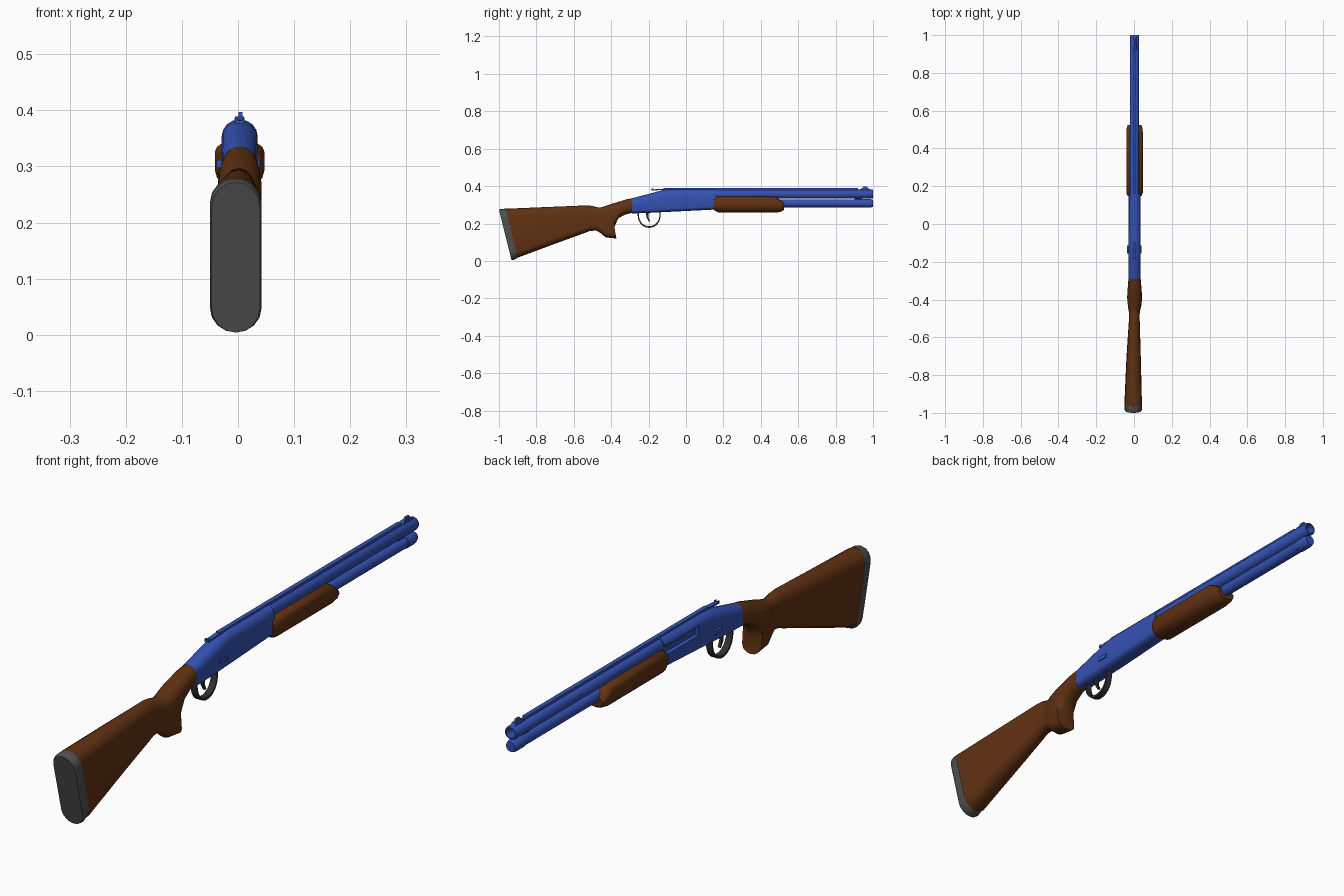
import bpy, bmesh, math
from mathutils import Vector

cube = bpy.data.objects.get("Cube")
if cube:
    bpy.data.objects.remove(cube, do_unlink=True)

CX = 0.003  # centre line of the metalwork


def material(name, rgb):
    m = bpy.data.materials.new(name)
    m.use_nodes = True
    m.diffuse_color = (*rgb, 1)
    m.node_tree.nodes["Principled BSDF"].inputs["Base Color"].default_value = (*rgb, 1)
    return m


blue = material("blued metal", (0.035, 0.085, 0.46))
brown = material("brown wood", (0.12, 0.031, 0.006))
grey = material("grey rubber", (0.08, 0.08, 0.08))
dark = material("dark metal", (0.03, 0.03, 0.03))


def finish(bm, name, mat, angle=40):
    bmesh.ops.recalc_face_normals(bm, faces=bm.faces)
    mesh = bpy.data.meshes.new(name)
    bm.to_mesh(mesh)
    bm.free()
    ob = bpy.data.objects.new(name, mesh)
    bpy.context.collection.objects.link(ob)
    mesh.materials.append(mat)
    bpy.ops.object.select_all(action='DESELECT')
    ob.select_set(True)
    bpy.context.view_layer.objects.active = ob
    bpy.ops.object.shade_smooth_by_angle(angle=math.radians(angle))
    return ob


def skin(bm, rings):
    for a, b in zip(rings, rings[1:]):
        for i in range(len(a)):
            j = (i + 1) % len(a)
            bm.faces.new((a[i], a[j], b[j], b[i]))


def loft(name, mat, sections, cap_top, cap_bottom, n=8):
    """Sections: top y, top z, bottom y, bottom z, half width, centre x."""
    bm = bmesh.new()
    rings = []
    for yt, zt, yb, zb, w, cx in sections:
        top, bot = Vector((cx, yt, zt)), Vector((cx, yb, zb))
        axis = top - bot
        length = axis.length
        axis.normalize()
        ct, cb = min(cap_top, length * 0.45), min(cap_bottom, length * 0.45)
        ring = []
        for cap, end, sign in ((ct, top, 1), (cb, bot, -1)):
            for i in range(n + 1):
                a = math.pi * i / n
                p = end + axis * sign * cap * (math.sin(a) - 1)
                p.x += sign * w * math.cos(a)
                ring.append(bm.verts.new(p))
        rings.append(ring)
    skin(bm, rings)
    bm.faces.new(rings[0])
    bm.faces.new(rings[-1])
    return finish(bm, name, mat)


def lathe(name, mat, profile, z, n=20):
    """Turn a profile of (radius, y) about an axis along y."""
    bm = bmesh.new()
    rings = [[bm.verts.new((CX + r * math.cos(math.tau * i / n), y,
                            z + r * math.sin(math.tau * i / n)))
              for i in range(n)] for r, y in profile]
    skin(bm, rings)
    bm.faces.new(rings[0])
    bm.faces.new(rings[-1])
    return finish(bm, name, mat)


def plate(name, mat, outline, x0, x1):
    """Extrude a (y, z) outline from x0 to x1."""
    bm = bmesh.new()
    rings = [[bm.verts.new((x, y, z)) for y, z in outline] for x in (x0, x1)]
    skin(bm, rings)
    bm.faces.new(rings[0])
    bm.faces.new(rings[1])
    return finish(bm, name, mat)


def box(name, mat, x, y, z):
    return plate(name, mat, [(y[0], z[0]), (y[1], z[0]), (y[1], z[1]), (y[0], z[1])], *x)


# Butt pad and stock with pistol grip
loft("butt_pad", grey, [
    (-1.0, 0.272, -0.933, 0.004, 0.043, -0.004),
    (-0.993, 0.277, -0.925, 0.004, 0.046, -0.004),
    (-0.965, 0.28, -0.9, 0.016, 0.046, -0.004)], 0.045, 0.045)
loft("stock", brown, [
    (-0.966, 0.279, -0.901, 0.017, 0.045, -0.004),
    (-0.75, 0.288, -0.70, 0.092, 0.038, -0.002),
    (-0.53, 0.297, -0.54, 0.15, 0.030, 0.001),
    (-0.50, 0.294, -0.515, 0.16, 0.028, 0.002),
    (-0.47, 0.286, -0.48, 0.163, 0.028, 0.002),
    (-0.455, 0.287, -0.455, 0.148, 0.031, 0.002),
    (-0.44, 0.291, -0.43, 0.126, 0.035, 0.003),
    (-0.42, 0.298, -0.372, 0.12, 0.038, 0.003),
    (-0.395, 0.306, -0.384, 0.18, 0.039, 0.003),
    (-0.355, 0.318, -0.362, 0.228, 0.038, 0.003),
    (-0.32, 0.329, -0.325, 0.248, 0.035, 0.003),
    (-0.285, 0.336, -0.285, 0.258, 0.032, 0.003)], 0.04, 0.03)

# Receiver with ejection port cut in its right side
receiver = loft("receiver", blue, [
    (-0.29, 0.335, -0.29, 0.254, 0.031, CX),
    (-0.20, 0.358, -0.20, 0.257, 0.032, CX),
    (-0.12, 0.380, -0.12, 0.261, 0.032, CX),
    (-0.08, 0.384, -0.08, 0.263, 0.032, CX),
    (0.16, 0.384, 0.16, 0.275, 0.031, CX)], 0.03, 0.015)
cutter = box("port_cutter", blue, (-0.06, -0.015), (-0.03, 0.20), (0.326, 0.358))
cutter.hide_render = True
cutter.hide_set(True)
cut = receiver.modifiers.new("port", 'BOOLEAN')
cut.object = cutter
cut.solver = 'EXACT'
bpy.context.view_layer.objects.active = receiver
bpy.ops.object.modifier_apply(modifier=cut.name)
bpy.data.objects.remove(cutter, do_unlink=True)

# Barrel with open bore, and magazine tube with end cap
lathe("barrel", blue, [(0.024, -0.02), (0.024, 0.995), (0.022, 1.0),
                       (0.017, 1.0), (0.017, 0.9)], 0.357)
lathe("magazine_tube", blue, [(0.021, 0.1), (0.021, 0.94), (0.023, 0.942),
                              (0.023, 0.985), (0.018, 1.0)], 0.308)
box("barrel_lug", blue, (CX - 0.006, CX + 0.006), (0.90, 0.94), (0.32, 0.34))

# Sliding fore-end
loft("fore_end", brown, [
    (0.148, 0.338, 0.15, 0.272, 0.037, CX),
    (0.165, 0.348, 0.172, 0.259, 0.044, CX),
    (0.47, 0.348, 0.49, 0.259, 0.044, CX),
    (0.505, 0.327, 0.51, 0.264, 0.042, CX),
    (0.525, 0.312, 0.523, 0.273, 0.036, CX)], 0.022, 0.035)

# Sighting rib, rear notch and front sight
box("rib", blue, (CX - 0.008, CX + 0.008), (-0.12, 0.92), (0.375, 0.389))
plate("rear_leaf", blue, [(-0.185, 0.376), (-0.10, 0.381), (-0.10, 0.387), (-0.185, 0.382)],
      CX - 0.008, CX + 0.008)
for side in (-1, 1):
    x = CX + side * 0.006
    box("rear_notch_side", blue, (x - 0.002, x + 0.002), (-0.185, -0.175), (0.378, 0.387))
plate("front_sight_ramp", blue, [(0.92, 0.376), (0.99, 0.376), (0.98, 0.386), (0.935, 0.386)],
      CX - 0.009, CX + 0.009)
plate("front_sight_blade", blue, [(0.935, 0.384), (0.975, 0.384), (0.968, 0.397), (0.95, 0.397)],
      CX - 0.002, CX + 0.005)

# Safety button through the receiver
box("safety_button", blue, (-0.038, CX + 0.036), (-0.155, -0.115), (0.297, 0.312))

# Trigger guard band
bm = bmesh.new()
rings = []
for r in (1.0, 0.9):
    for x in (CX - 0.012, CX + 0.012):
        ring = []
        for i in range(25):
            a = math.pi * (1 + i / 24)
            drop = 0.085 * abs(math.sin(a)) ** 0.75
            ring.append(bm.verts.new((x, -0.197 + 0.062 * r * math.cos(a), 0.262 - drop * r)))
        rings.append(ring)
for a, b in ((0, 1), (1, 3), (3, 2), (2, 0)):
    for i in range(24):
        bm.faces.new((rings[a][i], rings[a][i + 1], rings[b][i + 1], rings[b][i]))
finish(bm, "trigger_guard", dark)

# Trigger
plate("trigger", dark, [(-0.215, 0.262), (-0.198, 0.262), (-0.202, 0.235), (-0.192, 0.212),
                        (-0.198, 0.21), (-0.211, 0.232)], CX - 0.005, CX + 0.005)
